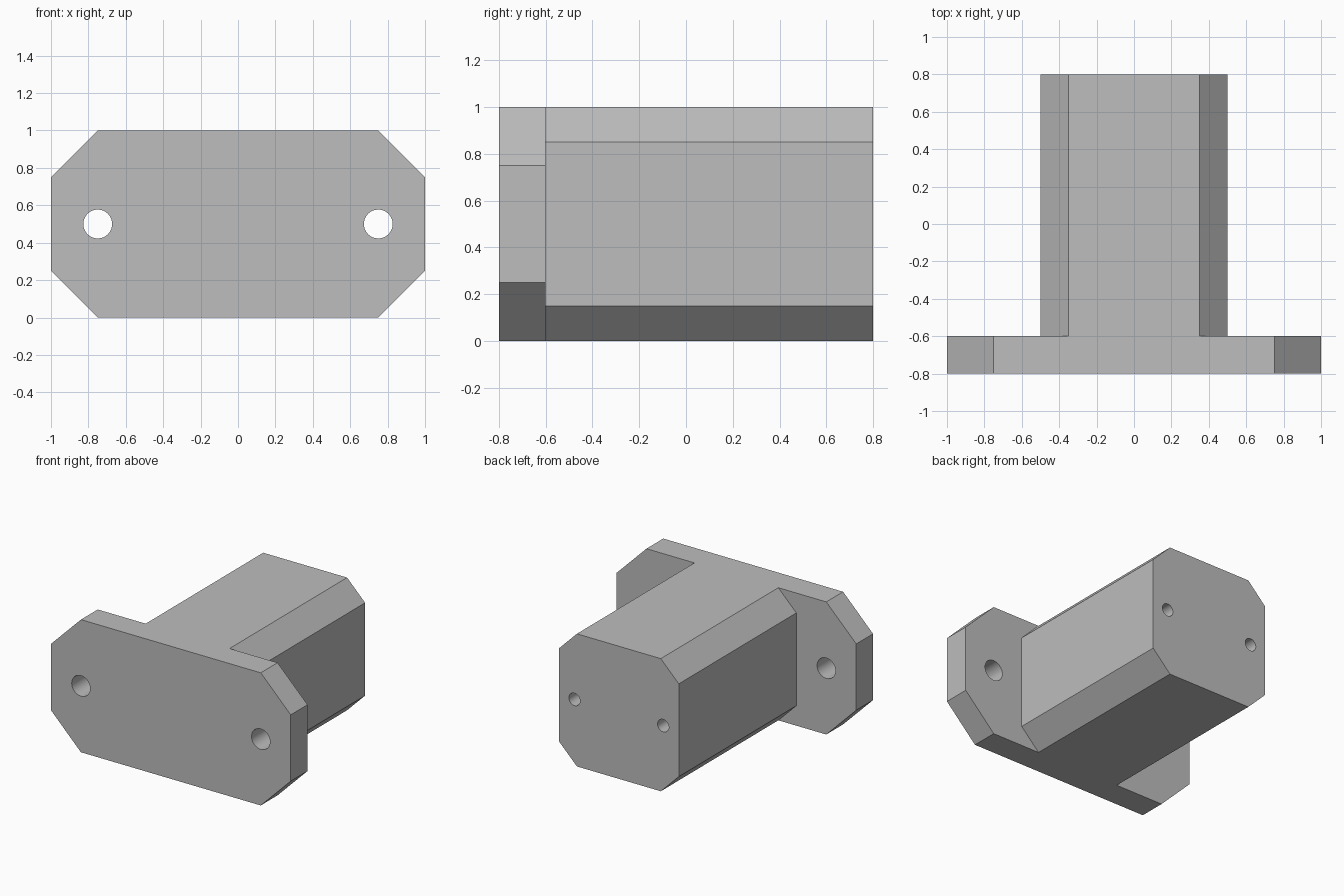
import bpy, bmesh, math
from mathutils import Matrix, Vector

cube = bpy.data.objects.get("Cube")
if cube:
    bpy.data.objects.remove(cube, do_unlink=True)

grey = bpy.data.materials.new("plain_grey")
grey.use_nodes = True
colour = (0.51, 0.51, 0.51, 1)
grey.diffuse_color = colour
grey.node_tree.nodes["Principled BSDF"].inputs["Base Color"].default_value = colour


def add_object(name, bm):
    bmesh.ops.recalc_face_normals(bm, faces=bm.faces[:])
    mesh = bpy.data.meshes.new(name)
    bm.to_mesh(mesh)
    bm.free()
    mesh.materials.append(grey)
    obj = bpy.data.objects.new(name, mesh)
    bpy.context.collection.objects.link(obj)
    return obj


def chamfered_bar(name, half_width, chamfer, y0, y1):
    """Octagonal outline in x and z, one unit tall, extruded along y."""
    w, c = half_width, chamfer
    right = [(w - c, 0), (w, c), (w, 1 - c), (w - c, 1)]
    outline = right + [(-x, z) for x, z in reversed(right)]
    bm = bmesh.new()
    face = bm.faces.new([bm.verts.new((x, y0, z)) for x, z in outline])
    new = bmesh.ops.extrude_face_region(bm, geom=[face])["geom"]
    verts = [v for v in new if isinstance(v, bmesh.types.BMVert)]
    bmesh.ops.translate(bm, verts=verts, vec=Vector((0, y1 - y0, 0)))
    return add_object(name, bm)


def hole_pair(name, x, radius, y0, y1):
    """Two mirrored cylinders along y, used as a cutter."""
    bm = bmesh.new()
    for side in (-1, 1):
        place = Matrix.Translation((side * x, (y0 + y1) / 2, 0.5))
        bmesh.ops.create_cone(
            bm, cap_ends=True, segments=48, radius1=radius, radius2=radius,
            depth=y1 - y0, matrix=place @ Matrix.Rotation(math.pi / 2, 4, "X"))
    obj = add_object(name, bm)
    obj.hide_render = True
    obj.hide_set(True)
    return obj


def cut(target, cutter):
    mod = target.modifiers.new("holes", "BOOLEAN")
    mod.operation = "DIFFERENCE"
    mod.solver = "EXACT"
    mod.object = cutter
    bpy.ops.object.select_all(action="DESELECT")
    target.select_set(True)
    bpy.context.view_layer.objects.active = target
    bpy.ops.object.modifier_apply(modifier=mod.name)
    bpy.data.objects.remove(cutter, do_unlink=True)
    bpy.ops.object.shade_smooth_by_angle(angle=math.radians(30))


# Mounting flange with two through holes
flange = chamfered_bar("mounting_flange", 1.0, 0.25, -0.8, -0.6)
cut(flange, hole_pair("flange_hole_cutter", 0.75, 0.077, -0.9, -0.5))

# Long body with two blind screw holes in its back end
body = chamfered_bar("body_block", 0.5, 0.15, -0.6, 0.8)
cut(body, hole_pair("screw_hole_cutter", 0.37, 0.047, 0.3, 0.9))
